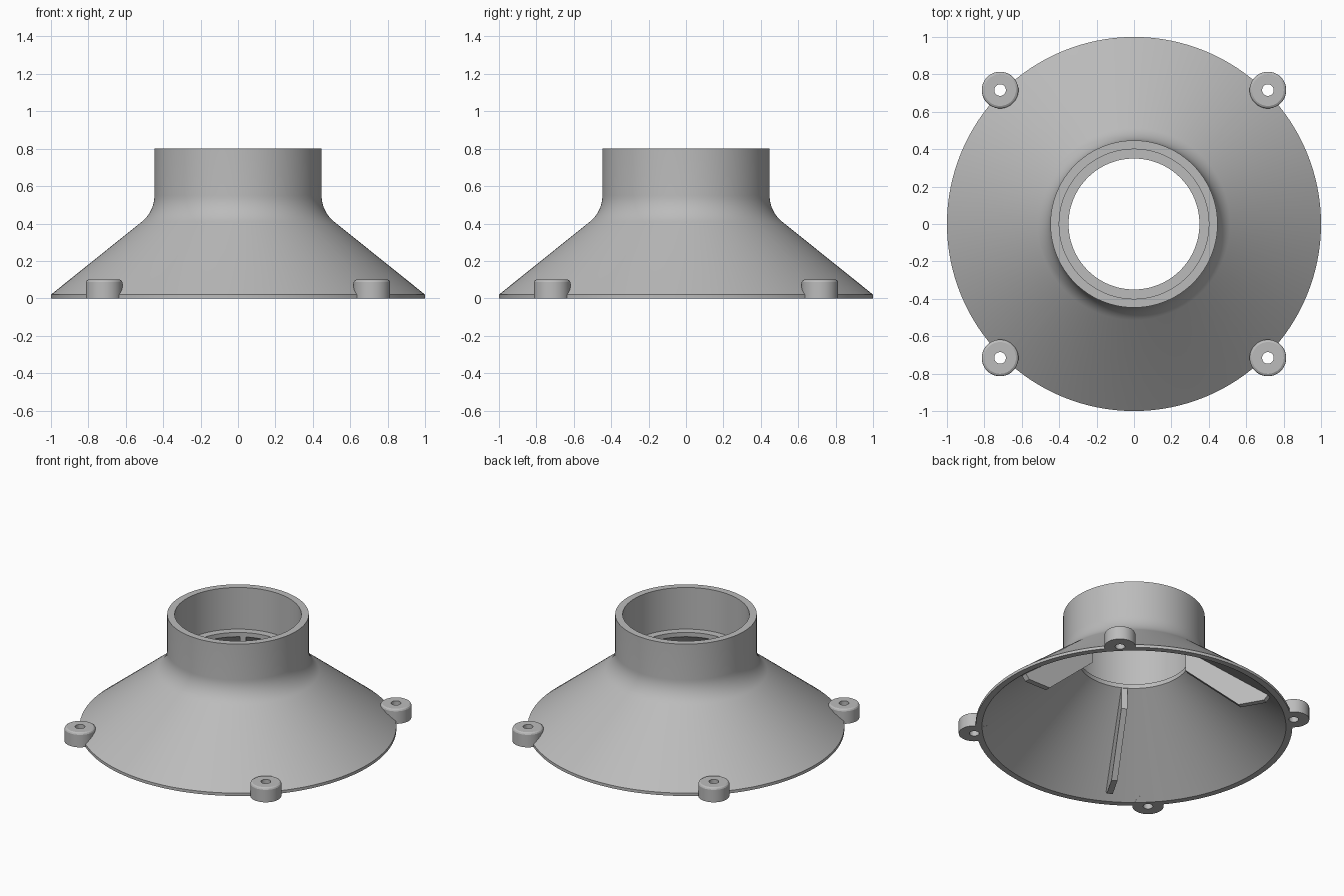
import bpy, bmesh, math
from mathutils import Matrix

if "Cube" in bpy.data.objects:
    bpy.data.objects.remove(bpy.data.objects["Cube"])

grey = bpy.data.materials.new("plain grey")
grey.diffuse_color = (0.5, 0.5, 0.5, 1)
grey.use_nodes = True
grey.node_tree.nodes["Principled BSDF"].inputs["Base Color"].default_value = grey.diffuse_color


def finish(bm, name, smooth=True):
    bmesh.ops.recalc_face_normals(bm, faces=bm.faces)
    me = bpy.data.meshes.new(name)
    bm.to_mesh(me)
    bm.free()
    me.materials.append(grey)
    ob = bpy.data.objects.new(name, me)
    bpy.context.collection.objects.link(ob)
    if smooth:
        activate(ob)
        bpy.ops.object.shade_smooth_by_angle(angle=math.radians(25))
    return ob


def activate(ob):
    bpy.ops.object.select_all(action='DESELECT')
    ob.select_set(True)
    bpy.context.view_layer.objects.active = ob


def lathe(name, profile, steps, center=(0, 0), smooth=True):
    """Revolve a closed (radius, z) loop; points on the axis share a vertex."""
    bm = bmesh.new()
    rings = []
    for r, z in profile:
        if r == 0:
            rings.append([bm.verts.new((center[0], center[1], z))] * steps)
        else:
            rings.append([bm.verts.new((center[0] + r * math.cos(2 * math.pi * i / steps),
                                        center[1] + r * math.sin(2 * math.pi * i / steps), z))
                          for i in range(steps)])
    for a, b in zip(rings, rings[1:] + rings[:1]):
        for i in range(steps):
            j = (i + 1) % steps
            corners = list(dict.fromkeys((a[i], a[j], b[j], b[i])))
            if len(corners) > 2:
                bm.faces.new(corners)
    return finish(bm, name, smooth)


def cut(ob, cutter):
    mod = ob.modifiers.new("cut", 'BOOLEAN')
    mod.operation, mod.solver, mod.object = 'DIFFERENCE', 'EXACT', cutter
    activate(ob)
    # keep the cut ahead of any smoothing modifier
    bpy.ops.object.modifier_move_to_index(modifier=mod.name, index=0)
    bpy.ops.object.modifier_apply(modifier=mod.name)


# Funnel shell: flange edge, cone, fillet, neck, inner seat, inner cone
R, turn = 0.18, math.radians(51.2)
fillet = [(0.447 + R * (1 - math.cos(turn * t / 10)), 0.55 - R * math.sin(turn * t / 10))
          for t in range(10, -1, -1)]
shell = [(0.96, 0), (1, 0), (1, 0.02)] + fillet + [
    (0.447, 0.8), (0.4, 0.8), (0.4, 0.51), (0.35, 0.51), (0.35, 0.48)]
funnel = lathe("funnel", shell, 128)

# Helper shape of the hollow under the cone
hollow = lathe("hollow_cutter", [(0, -0.05), (1.023, -0.05), (0.35, 0.48), (0, 0.48)], 128, smooth=False)

# Four screw lugs at the corners, with through holes
for sx in (-1, 1):
    for sy in (-1, 1):
        c = (sx * 0.716, sy * 0.716)
        hole = lathe("hole_cutter", [(0, -0.1), (0.031, -0.1), (0.031, 0.3), (0, 0.3)], 32, c, False)
        lug = lathe("screw_lug", [(0, 0), (0.098, 0), (0.098, 0.087), (0.094, 0.095),
                                  (0.085, 0.1), (0, 0.1)], 48, c)
        for ob, cutter in ((lug, hollow), (lug, hole), (funnel, hole)):
            cut(ob, cutter)
        bpy.data.objects.remove(hole)
bpy.data.objects.remove(hollow)

# Three stiffening ribs under the cone
outline = [(0.352, 0.49), (0.352, 0.33), (0.71, 0.01), (0.88, 0.01), (0.91, 0.045), (0.91, 0.055)]
for k in range(3):
    bm = bmesh.new()
    face = bm.faces.new([bm.verts.new((r, -0.019, z)) for r, z in outline])
    side = bmesh.ops.extrude_face_region(bm, geom=[face])["geom"]
    bmesh.ops.translate(bm, vec=(0, 0.038, 0), verts=[v for v in side if isinstance(v, bmesh.types.BMVert)])
    bmesh.ops.rotate(bm, matrix=Matrix.Rotation(math.radians(120 * k), 3, 'Z'), verts=bm.verts)
    finish(bm, "rib", False)
